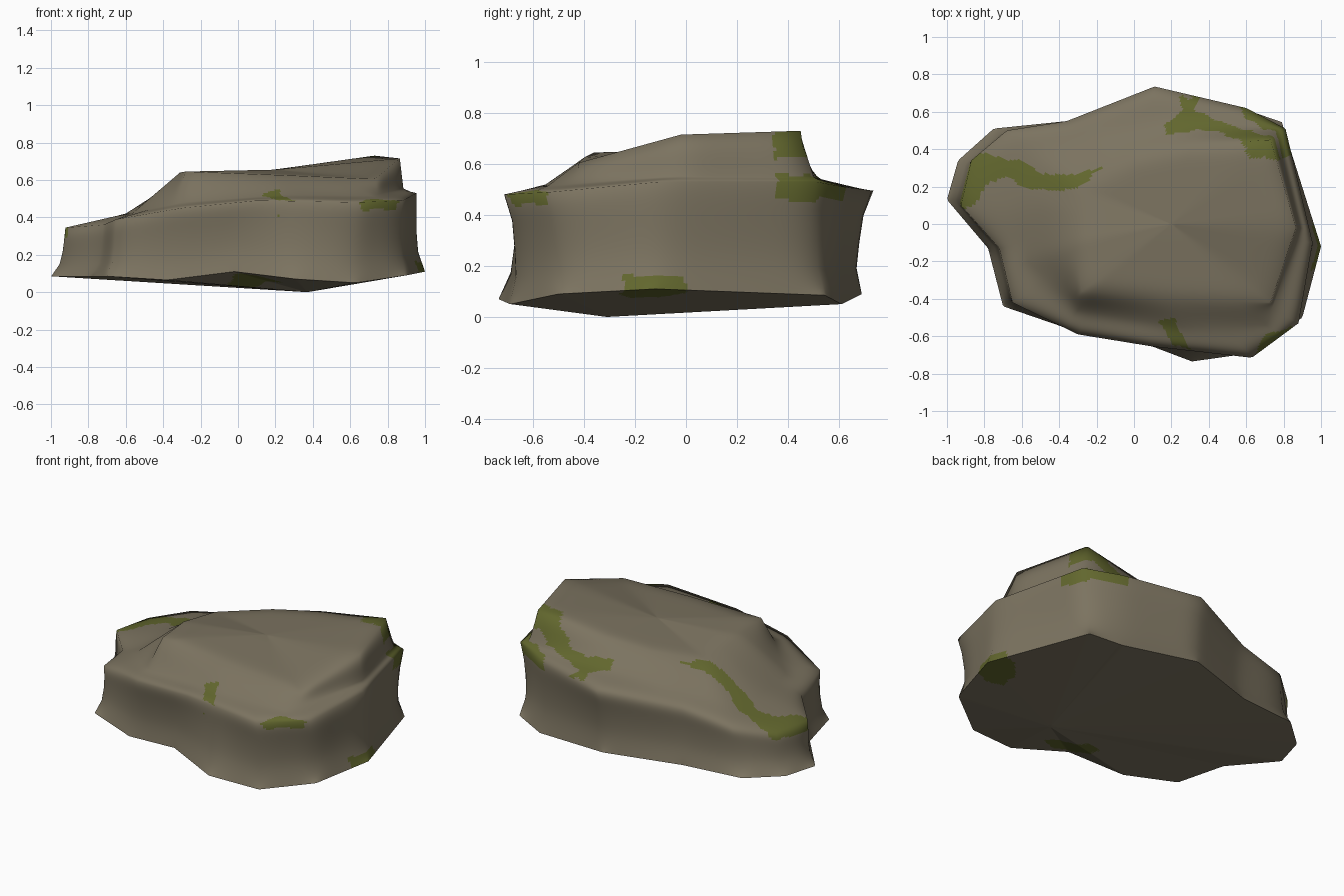
import bpy, bmesh, math
from mathutils import Vector, noise

if "Cube" in bpy.data.objects:
    bpy.data.objects.remove(bpy.data.objects["Cube"])

N = 400  # columns around the boulder

# Outlines (x, y, z), counter-clockwise, from the foot to the crown
FOOT = [(1, -.12, .11), (.79, .545, .085), (.6, .61, .05), (.1, .69, .09), (-.36, .55, .08),
        (-.75, .51, .085), (-.94, .34, .085), (-1, .13, .085), (-.78, -.13, .085), (-.7, -.44, .085),
        (-.38, -.55, .065), (-.02, -.61, .11), (.31, -.735, .07), (.63, -.69, .05), (.9, -.5, .09)]
RIM = [(.955, -.1, .53), (.81, .51, .53), (.6, .62, .51), (.11, .735, .495), (-.36, .55, .43),
       (-.68, .5, .38), (-.87, .34, .345), (-.925, .1, .345), (-.72, -.13, .36), (-.65, -.42, .39),
       (-.3, -.59, .45), (.1, -.655, .49), (.63, -.715, .48), (.88, -.53, .49)]
LEDGE = [(.885, -.02, .555), (.76, .5, .55), (.2, .53, .54), (-.2, .45, .5), (-.5, .35, .45),
         (-.6, .15, .42), (-.56, -.2, .425), (-.3, -.46, .48), (.25, -.55, .52), (.71, -.54, .515)]
CROWN = [(.866, -.02, .715), (.73, .45, .73), (.3, .42, .67), (0, .35, .63), (-.3, .2, .59),
         (-.31, -.1, .64), (-.28, -.36, .645), (.25, -.4, .625), (.73, -.42, .605)]
PEAK, BASE = Vector((.2, 0, .655)), Vector((.37, -.31, 0))

# Moss patches: lowest z, highest z, outline seen from above
MOSS = [
    (.29, 1, [(-.96, .08), (-.92, .33), (-.8, .38), (-.68, .34), (-.62, .35), (-.5, .27), (-.36, .26),
              (-.15, .3), (-.25, .23), (-.38, .17), (-.6, .19), (-.67, .25), (-.78, .22), (-.88, .08)]),
    (.5, 1, [(.23, .69), (.35, .69), (.32, .6), (.4, .57), (.6, .5), (.72, .46), (.75, .36),
             (.63, .36), (.56, .45), (.4, .5), (.17, .48), (.16, .53), (.27, .61)]),
    (.62, 1, [(.71, .5), (.85, .5), (.85, .35), (.72, .35)]),
    (.46, .555, [(.53, .66), (.84, .56), (.87, .36), (.77, .35), (.74, .47), (.6, .57)]),
    (.4, 1, [(.12, -.52), (.22, -.51), (.24, -.57), (.31, -.66), (.22, -.65)]),
    (.44, 1, [(.62, -.74), (.7, -.59), (.88, -.54), (.86, -.62)]),
    (0, .16, [(1.1, -.18), (1.1, 0), (.9, 0), (.8, -.1), (.8, -.22), (.9, -.27)]),
    (0, .1, [(-.02, -.58), (-.06, -.38), (.03, -.34), (.14, -.45), (.25, -.52), (.1, -.6)]),
]


def material(name, rgb):
    m = bpy.data.materials.new(name)
    m.diffuse_color = (*rgb, 1)
    m.use_nodes = True
    m.node_tree.nodes["Principled BSDF"].inputs["Base Color"].default_value = m.diffuse_color
    return m


STONE = material("grey_brown_stone", (.2, .172, .117))
GREEN = material("moss_green", (.122, .135, .027))


def resample(pts):
    """Cut the outline with N rays from the z axis."""
    out = []
    for i in range(N):
        a = 2 * math.pi * (i + .37) / N
        nx, ny, best = -math.sin(a), math.cos(a), None
        for p, q in zip(pts, pts[1:] + pts[:1]):
            p, q = Vector(p), Vector(q)
            dp, dq = p.x * nx + p.y * ny, q.x * nx + q.y * ny
            if dp <= 0 < dq:
                h = p.lerp(q, dp / (dp - dq))
                if h.x * ny - h.y * nx > 0:
                    best = h
        out.append(best)
    return out


def blend(a, b, t):
    return [p.lerp(q, t) for p, q in zip(a, b)]


def inside(x, y, poly):
    hit = False
    for (ax, ay), (bx, by) in zip(poly, poly[1:] + poly[:1]):
        if (ay > y) != (by > y) and x < ax + (y - ay) * (bx - ax) / (by - ay):
            hit = not hit
    return hit


def mossy(c):
    w = noise.noise_vector(c * 14) * .018
    return any(lo <= c.z + w.z <= hi and inside(c.x + w.x, c.y + w.y, poly) for lo, hi, poly in MOSS)


def build(name, rings, tip, soften):
    """Skin the rings, close with a tip, paint moss, soften the shading."""
    bm = bmesh.new()
    rows = [[bm.verts.new(p) for p in r] for r in rings]
    for a, b in zip(rows, rows[1:]):
        for i in range(N):
            j = (i + 1) % N
            bm.faces.new((a[i], a[j], b[j], b[i]))
    t = bm.verts.new(tip)
    for i in range(N):
        bm.faces.new((rows[-1][i], rows[-1][(i + 1) % N], t))
    for f in bm.faces:
        f.smooth = True
        f.material_index = int(mossy(f.calc_center_median()))
    me = bpy.data.meshes.new(name)
    bm.to_mesh(me)
    if soften:  # normals borrowed from a rounded copy keep the silhouette crisp
        inner = [v for v in bm.verts if not v.is_boundary]
        for _ in range(soften):
            bmesh.ops.smooth_vert(bm, verts=inner, factor=.5,
                                  use_axis_x=True, use_axis_y=True, use_axis_z=True)
        bm.normal_update()
        me.normals_split_custom_set_from_vertices([v.normal.copy() for v in bm.verts])
    bm.free()
    me.materials.append(STONE)
    me.materials.append(GREEN)
    ob = bpy.data.objects.new(name, me)
    bpy.context.collection.objects.link(ob)


foot, rim, ledge, crown = map(resample, (FOOT, RIM, LEDGE, CROWN))


def waist(t, inset_x, inset_y):
    return [Vector((p.x * (1 - inset_x), p.y * (1 - inset_y), p.z)) for p in blend(foot, rim, t)]


# Boulder: pinched wall, ledge, upper step and crown
keys = [foot, waist(.25, .025, .045), waist(.5, .022, .045), waist(.76, .01, .038), rim, ledge, crown,
        [PEAK.lerp(p, .04) for p in crown]]
steps = [8, 8, 8, 8, 18, 14, 36]
rings = [blend(a, b, k / n) for a, b, n in zip(keys, keys[1:], steps) for k in range(n)] + [keys[-1]]
build("boulder_body", rings, PEAK, 100)

# Underside: shallow cone down to the resting point
under = [[BASE.lerp(p, 1 - k / 36) for p in reversed(foot)] for k in range(36)]
build("boulder_underside", under, BASE, 0)
